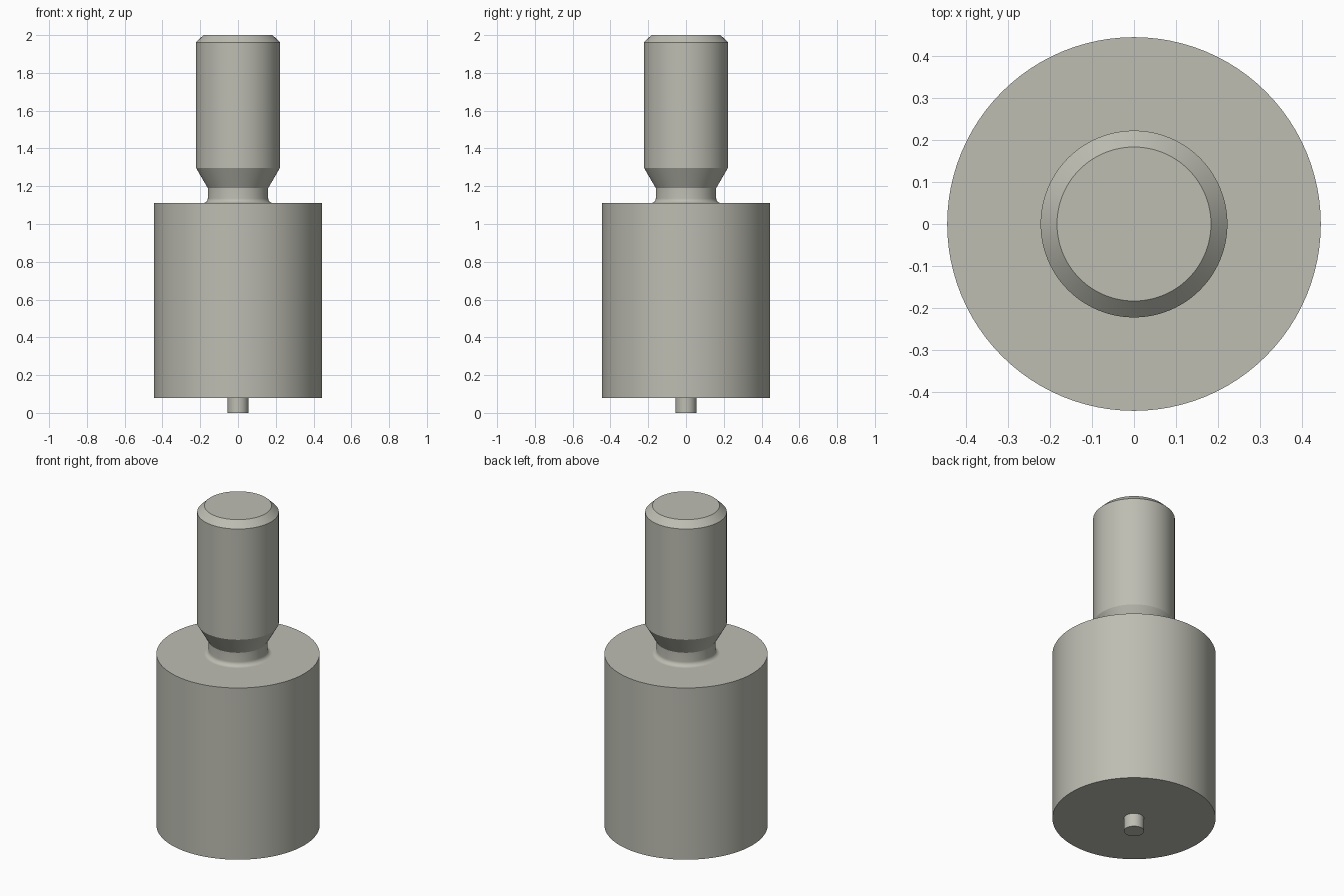
import bpy, bmesh, math

cube = bpy.data.objects.get("Cube")
if cube:
    bpy.data.objects.remove(cube, do_unlink=True)

SEGMENTS = 96

# Single warm grey metal
metal = bpy.data.materials.new("warm grey metal")
colour = (0.51, 0.51, 0.45, 1.0)
metal.diffuse_color = colour
metal.use_nodes = True
metal.node_tree.nodes["Principled BSDF"].inputs["Base Color"].default_value = colour


def lathe(name, profile, cap_bottom=False, cap_top=False):
    """Turn a (radius, z) profile, listed bottom to top, around the z axis."""
    bm = bmesh.new()
    angles = [2 * math.pi * i / SEGMENTS for i in range(SEGMENTS)]
    rings = [[bm.verts.new((r * math.cos(a), r * math.sin(a), z)) for a in angles]
             for r, z in profile]
    for low, high in zip(rings, rings[1:]):
        for i in range(SEGMENTS):
            j = (i + 1) % SEGMENTS
            bm.faces.new((low[i], low[j], high[j], high[i]))
    if cap_bottom:
        bm.faces.new(rings[0][::-1])
    if cap_top:
        bm.faces.new(rings[-1])
    mesh = bpy.data.meshes.new(name)
    bm.to_mesh(mesh)
    bm.free()
    mesh.materials.append(metal)
    obj = bpy.data.objects.new(name, mesh)
    bpy.context.collection.objects.link(obj)
    bpy.ops.object.select_all(action="DESELECT")
    obj.select_set(True)
    bpy.context.view_layer.objects.active = obj
    bpy.ops.object.shade_smooth_by_angle(angle=math.radians(20))
    return obj


PIN_R, BODY_R, NECK_R, STUD_R, FILLET = 0.055, 0.444, 0.16, 0.222, 0.025
BODY_BOTTOM, BODY_TOP = 0.08, 1.111

# Small locating pin under the body
lathe("locating_pin", [(PIN_R, 0), (PIN_R, BODY_BOTTOM)], cap_bottom=True)

# Wide cylindrical body, open where the pin and neck join it
lathe("body", [(PIN_R, BODY_BOTTOM), (BODY_R, BODY_BOTTOM),
               (BODY_R, BODY_TOP), (NECK_R + FILLET, BODY_TOP)])

# Neck with a rounded fillet at its foot, flaring into the chamfered stud
fillet = [(NECK_R + FILLET * (1 - math.sin(t)), BODY_TOP + FILLET * (1 - math.cos(t)))
          for t in (math.pi / 2 * i / 8 for i in range(9))]
lathe("neck_and_stud", fillet + [(NECK_R, 1.19), (STUD_R, 1.297),
                                 (STUD_R, 1.962), (0.183, 2.0)], cap_top=True)
